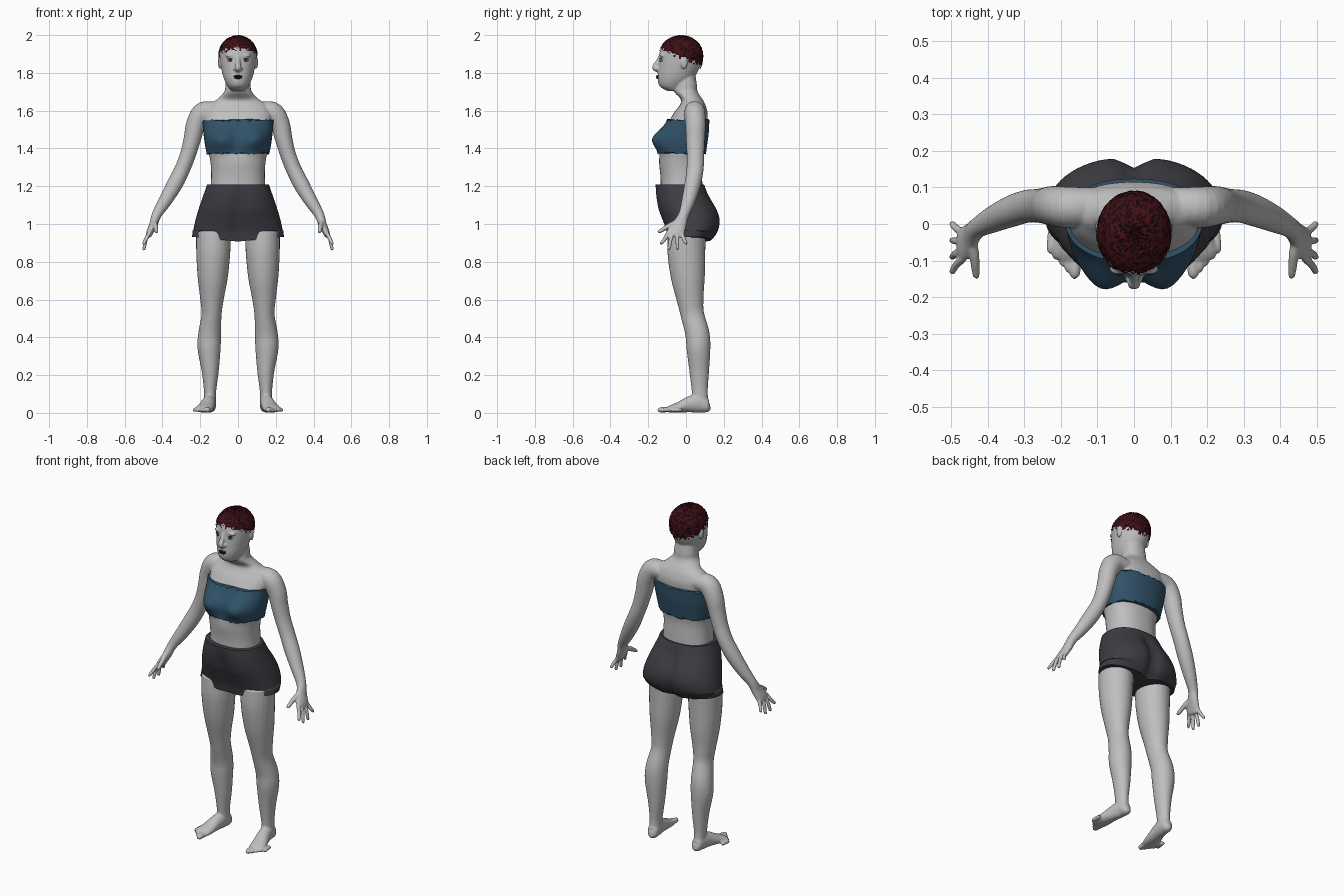
import bpy
import bmesh
import math
import random
from mathutils import Vector, Matrix

random.seed(4)
X, Y, Z = Vector((1, 0, 0)), Vector((0, 1, 0)), Vector((0, 0, 1))

default_cube = bpy.data.objects.get("Cube")
if default_cube:
    bpy.data.objects.remove(default_cube, do_unlink=True)


def material(name, *rgb):
    mat = bpy.data.materials.new(name)
    mat.diffuse_color = (*rgb, 1)
    mat.use_nodes = True
    for node in mat.node_tree.nodes:
        if node.type == "BSDF_PRINCIPLED":
            node.inputs["Base Color"].default_value = (*rgb, 1)
            node.inputs["Roughness"].default_value = .8
    return mat


SKIN = material("pale grey skin", .52, .52, .52)
BLUE = material("blue cloth", .03, .085, .14)
CHARCOAL = material("charcoal cloth", .048, .046, .056)
RED_HAIR = material("dark red hair", .055, .005, .008)
BLACK_HAIR = material("near black hair", .012, .003, .004)
DARK = material("dark lips and eyes", .025, .012, .012)
WHITE = material("eye white", .65, .65, .65)


def spline(keys, steps):
    """Smooth curve through rows of position and radii."""
    rows, last = [], len(keys) - 1
    for i in range(last):
        a, b, c, d = (keys[min(max(i + k, 0), last)] for k in (-1, 0, 1, 2))
        for s in range(steps):
            t = s / steps
            rows.append([q + .5 * t * (r - p + t * (2 * p - 5 * q + 4 * r - w
                         + t * (3 * (q - r) + w - p)))
                         for p, q, r, w in zip(a, b, c, d)])
    return rows + [list(keys[-1])]


def rounded(value, power):
    return math.copysign(abs(value) ** power, value)


def tube(bm, keys, sides=28, steps=5, ref=Y, flat=False, mirror=False,
         power=1.0, warp=None):
    """Closed loft; each key is x, y, z, radius along ref, radius across."""
    rows = spline(keys, steps)
    for side in ((1, -1) if mirror else (1,)):
        rings = []
        for i, row in enumerate(rows):
            ahead = Vector(rows[min(i + 1, len(rows) - 1)][:3])
            behind = Vector(rows[max(i - 1, 0)][:3])
            along = Z if flat else (ahead - behind).normalized()
            u = (ref - along * ref.dot(along)).normalized()
            v = along.cross(u)
            ring = []
            for k in range(sides):
                angle = math.tau * k / sides
                co = (Vector(row[:3])
                      + u * max(row[3], .002) * rounded(math.cos(angle), power)
                      + v * max(row[4], .002) * rounded(math.sin(angle), power))
                if warp:
                    warp(co)
                co.x *= side
                ring.append(bm.verts.new(co))
            rings.append(ring)
        for low, high in zip(rings, rings[1:]):
            for k in range(sides):
                n = (k + 1) % sides
                bm.faces.new((low[k], low[n], high[n], high[k]))
        bm.faces.new(rings[0][::-1])
        bm.faces.new(rings[-1])


def ball(bm, place, size, mirror=False):
    for side in ((1, -1) if mirror else (1,)):
        spot = Vector((place[0] * side, place[1], place[2]))
        matrix = Matrix.Translation(spot) @ Matrix.Diagonal((*size, 1))
        bmesh.ops.create_uvsphere(bm, u_segments=20, v_segments=12,
                                  radius=1, matrix=matrix)


def finish(bm, name, *mats, smooth=True):
    bmesh.ops.recalc_face_normals(bm, faces=bm.faces[:])
    for face in bm.faces:
        face.smooth = smooth and len(face.verts) < 5
    mesh = bpy.data.meshes.new(name)
    bm.to_mesh(mesh)
    bm.free()
    for mat in mats:
        mesh.materials.append(mat)
    obj = bpy.data.objects.new(name, mesh)
    bpy.context.scene.collection.objects.link(obj)
    return obj


def bell(value, width):
    return math.exp(-(value / width) ** 2)


def bust(co):
    front = min(1, max(0, -co.y / .06))
    co.y -= .055 * front * bell(abs(co.x) - .09, .07) * bell(co.z - 1.45, .06)


def sole(co):
    co.z = max(co.z, .003)


# Torso and neck
body = bmesh.new()
tube(body, [(0, 0, 1, .1, .17), (0, -.02, 1.15, .11, .15),
            (0, -.025, 1.25, .11, .142), (0, -.03, 1.33, .112, .146),
            (0, -.02, 1.4, .112, .16), (0, 0, 1.5, .107, .172),
            (0, .023, 1.58, .092, .18), (0, .035, 1.63, .068, .155),
            (0, .03, 1.66, .057, .11), (0, 0, 1.7, .062, .073),
            (0, -.003, 1.74, .06, .066), (0, -.01, 1.8, .058, .06)],
     sides=48, flat=True, power=.88, warp=bust)

# Head, nose, brow ridge and ears
tube(body, [(0, -.06, 1.705, .04, .035), (0, -.07, 1.73, .07, .055),
            (0, -.055, 1.77, .095, .075), (0, -.039, 1.82, .108, .088),
            (0, -.03, 1.87, .113, .096), (0, -.027, 1.92, .11, .096),
            (0, -.025, 1.96, .085, .075), (0, -.025, 1.985, .05, .046),
            (0, -.025, 1.993, .01, .01)], sides=40, flat=True)
tube(body, [(0, -.134, 1.89, .01, .012), (0, -.15, 1.855, .013, .012),
            (0, -.166, 1.828, .014, .017), (0, -.15, 1.81, .008, .013)])
ball(body, (.015, -.147, 1.822), (.011, .014, .009), mirror=True)
ball(body, (.04, -.124, 1.892), (.028, .015, .01), mirror=True)
ball(body, (.097, -.01, 1.855), (.009, .019, .034), mirror=True)

# Arms from the shoulder to the wrist
tube(body, [(.1, .05, 1.595, .05, .045), (.18, .046, 1.59, .056, .058),
            (.222, .05, 1.53, .054, .052), (.242, .05, 1.45, .05, .046),
            (.264, .05, 1.37, .046, .042), (.295, .048, 1.29, .045, .041),
            (.335, .035, 1.21, .043, .042), (.387, .012, 1.12, .036, .035),
            (.43, -.012, 1.05, .028, .026), (.447, -.033, 1, .037, .022),
            (.467, -.055, .955, .047, .018), (.473, -.06, .935, .04, .013)],
     mirror=True)

# Fingers and thumb
for i, (tip_y, tip_z) in enumerate([(-.13, .89), (-.09, .862),
                                    (-.045, .862), (0, .89)]):
    base_y = -.095 + i * .024
    middle = (base_y + tip_y) / 2
    tube(body, [(.468, base_y, .955, .011, .011),
                (.487, middle, .92, .0105, .0105),
                (.497, tip_y, tip_z + .008, .009, .009),
                (.498, tip_y, tip_z, .004, .004)], sides=12, mirror=True)
tube(body, [(.446, -.04, 1.01, .018, .016), (.437, -.09, .99, .014, .014),
            (.432, -.14, .96, .01, .01), (.432, -.148, .955, .004, .004)],
     sides=12, ref=Z, mirror=True)

# Legs
tube(body, [(.13, .005, .96, .1, .092), (.131, .002, .85, .1, .09),
            (.134, .01, .72, .09, .08), (.138, .022, .6, .071, .062),
            (.14, .034, .52, .062, .053), (.15, .06, .42, .064, .06),
            (.153, .066, .34, .063, .061), (.147, .07, .22, .052, .045),
            (.148, .073, .11, .042, .032), (.148, .076, .04, .046, .033)],
     mirror=True)

# Feet and toes
tube(body, [(.145, .128, .035, .012, .015), (.146, .112, .035, .029, .034),
            (.15, .07, .05, .034, .05), (.158, .02, .045, .037, .043),
            (.17, -.035, .03, .043, .029), (.182, -.08, .02, .046, .02),
            (.188, -.1, .016, .038, .012)], ref=X, mirror=True, warp=sole)
for i in range(5):
    t = i / 4
    thick = .015 - .005 * min(1, 2 * t)
    x, y = .162 + .068 * t, -.15 + .07 * t
    tube(body, [(x - .004, y + .06, .018, thick, thick),
                (x, y + .015, .015, thick, thick),
                (x, y, .012, .005, .005)],
         sides=12, ref=X, mirror=True, warp=sole)

# Blend all the skin parts into one surface
skin = finish(body, "body", SKIN)
blend = skin.modifiers.new("blend", "REMESH")
blend.mode = "VOXEL"
blend.voxel_size = .005
blend.use_smooth_shade = True
soften = skin.modifiers.new("soften", "SMOOTH")
soften.factor = .5
soften.iterations = 3


# Strapless top with a ragged hem
def ragged_top(co):
    bust(co)
    if co.z > 1.545 or co.z < 1.38:
        co.z += random.choice((-.008, -.003, 0, .005))


band = bmesh.new()
tube(band, [(0, -.02, 1.375, .126, .166), (0, -.014, 1.42, .126, .175),
            (0, -.003, 1.48, .123, .183), (0, .012, 1.55, .112, .188)],
     sides=64, steps=6, flat=True, power=.88, warp=ragged_top)
finish(band, "strapless_top", BLUE)


# Shorts with a cleft at the back and a raised outer hem
def seat_shape(co):
    low = min(1, max(0, (1.2 - co.z) / .1))
    groove = low * bell(co.x, .035)
    co.y -= .03 * groove if co.y > .05 else 0
    co.y += .018 * groove if co.y < -.05 else 0
    if co.z < .95:
        co.z += .025 * (abs(co.x) / .24) - .008


shorts = bmesh.new()
tube(shorts, [(0, -.033, 1.21, .128, .163), (0, -.018, 1.15, .143, .184),
              (0, .008, 1.08, .158, .208), (0, .028, 1.02, .155, .225),
              (0, .033, .96, .138, .238), (0, .02, .915, .116, .243)],
     sides=64, flat=True, power=.86, warp=seat_shape)
finish(shorts, "shorts", CHARCOAL)

# Cropped hair: rough cap trimmed along a sloping hairline
hair = bmesh.new()
bmesh.ops.create_uvsphere(hair, u_segments=72, v_segments=48, radius=1)
for vert in hair.verts:
    vert.co *= 1 + random.uniform(-.025, .015)
    stretch = .104 if vert.co.z > 0 else .16
    vert.co = Vector((vert.co.x * .103, vert.co.y * .117 - .026,
                      vert.co.z * stretch + 1.895))
trimmed = []
for face in hair.faces:
    spot = face.calc_center_median()
    hairline = 1.835 + (.08 - spot.y) * .43 + random.uniform(-.015, .015)
    if spot.z < hairline:
        trimmed.append(face)
    face.material_index = int(random.random() < .35)
bmesh.ops.delete(hair, geom=trimmed, context="FACES")
finish(hair, "cropped_hair", RED_HAIR, BLACK_HAIR, smooth=False)

# Eyes, brows and lips
eyes = bmesh.new()
ball(eyes, (.04, -.127, 1.866), (.015, .012, .007), mirror=True)
finish(eyes, "eyes", WHITE)
irises = bmesh.new()
ball(irises, (.04, -.136, 1.866), (.006, .005, .006), mirror=True)
finish(irises, "irises", DARK)
lashes = bmesh.new()
ball(lashes, (.04, -.132, 1.874), (.016, .008, .002), mirror=True)
finish(lashes, "lashes", DARK)
lips = bmesh.new()
ball(lips, (0, -.148, 1.783), (.024, .012, .005))
ball(lips, (0, -.148, 1.774), (.02, .012, .006))
finish(lips, "lips", DARK)
